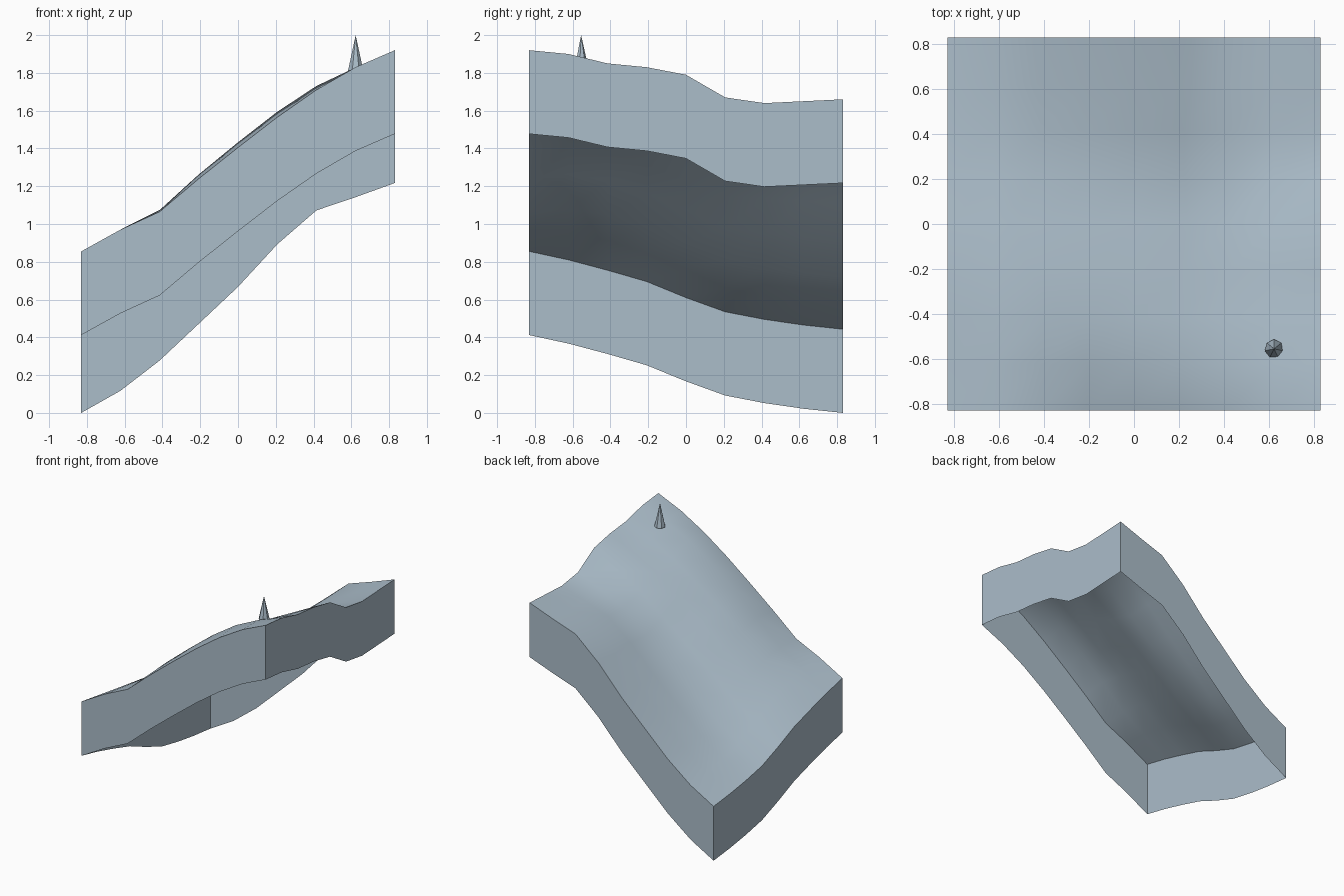
import bpy, bmesh, math

cube = bpy.data.objects.get("Cube")
if cube:
    bpy.data.objects.remove(cube, do_unlink=True)

HALF = 0.83
N = 8
DROP = 0.443

# Edge height profiles of the terrain tile
front = [0.855, 0.97, 1.065, 1.24, 1.405, 1.565, 1.71, 1.83, 1.92]
back = [0.443, 0.56, 0.72, 0.915, 1.11, 1.335, 1.515, 1.585, 1.66]
low_side = [0.855, 0.81, 0.755, 0.695, 0.61, 0.535, 0.495, 0.465, 0.443]
high_side = [1.92, 1.90, 1.85, 1.83, 1.79, 1.67, 1.64, 1.65, 1.66]

# Swell across each row, and how far it leans to the low side
ridge = [0, 0.055, 0.05, 0.02, -0.01, 0, 0.02, 0.01, 0]
lean = [0, 0.005, 0.035, 0.035, 0.045, 0.02, 0, 0, 0]


def height(i, j):
    """Blend the four edge profiles and add the inner swell."""
    u, v = i / N, j / N
    across = (1 - v) * front[i] + v * back[i]
    along = (1 - u) * low_side[j] + u * high_side[j]
    corners = ((1 - v) * ((1 - u) * front[0] + u * front[N])
               + v * ((1 - u) * back[0] + u * back[N]))
    swell = ridge[j] * math.sin(math.pi * u) + lean[j] * math.sin(2 * math.pi * u)
    return across + along - corners + swell


def coord(i):
    return -HALF + 2 * HALF * i / N


# Material
stone = bpy.data.materials.new("blue grey")
stone.use_nodes = True
colour = (0.41, 0.51, 0.59, 1)
stone.diffuse_color = colour
stone.node_tree.nodes["Principled BSDF"].inputs["Base Color"].default_value = colour


def add_object(name, bm):
    mesh = bpy.data.meshes.new(name)
    bm.to_mesh(mesh)
    bm.free()
    obj = bpy.data.objects.new(name, mesh)
    bpy.context.collection.objects.link(obj)
    mesh.materials.append(stone)
    return obj


# Terrain: rolling top sheet with a hanging skirt, open below
bm = bmesh.new()
grid = [[bm.verts.new((coord(i), coord(j), height(i, j))) for j in range(N + 1)]
        for i in range(N + 1)]
for i in range(N):
    for j in range(N):
        bm.faces.new((grid[i][j], grid[i + 1][j], grid[i + 1][j + 1], grid[i][j + 1]))

rim = [e for e in bm.edges if e.is_boundary]
skirt = bmesh.ops.extrude_edge_only(bm, edges=rim)["geom"]
bmesh.ops.translate(bm, vec=(0, 0, -DROP),
                    verts=[g for g in skirt if isinstance(g, bmesh.types.BMVert)])
bmesh.ops.recalc_face_normals(bm, faces=bm.faces)
bm.normal_update()
if sum(f.normal.z for f in bm.faces) < 0:
    bmesh.ops.reverse_faces(bm, faces=bm.faces)
terrain = add_object("terrain", bm)

bpy.ops.object.select_all(action='DESELECT')
terrain.select_set(True)
bpy.context.view_layer.objects.active = terrain
bpy.ops.object.shade_smooth_by_angle(angle=math.radians(35))

# Spike standing near the high front corner
bm = bmesh.new()
bmesh.ops.create_cone(bm, cap_ends=True, segments=7, radius1=0.042, radius2=0, depth=0.19)
spike = add_object("spike", bm)
spike.location = (0.623, -0.555, 1.905)
